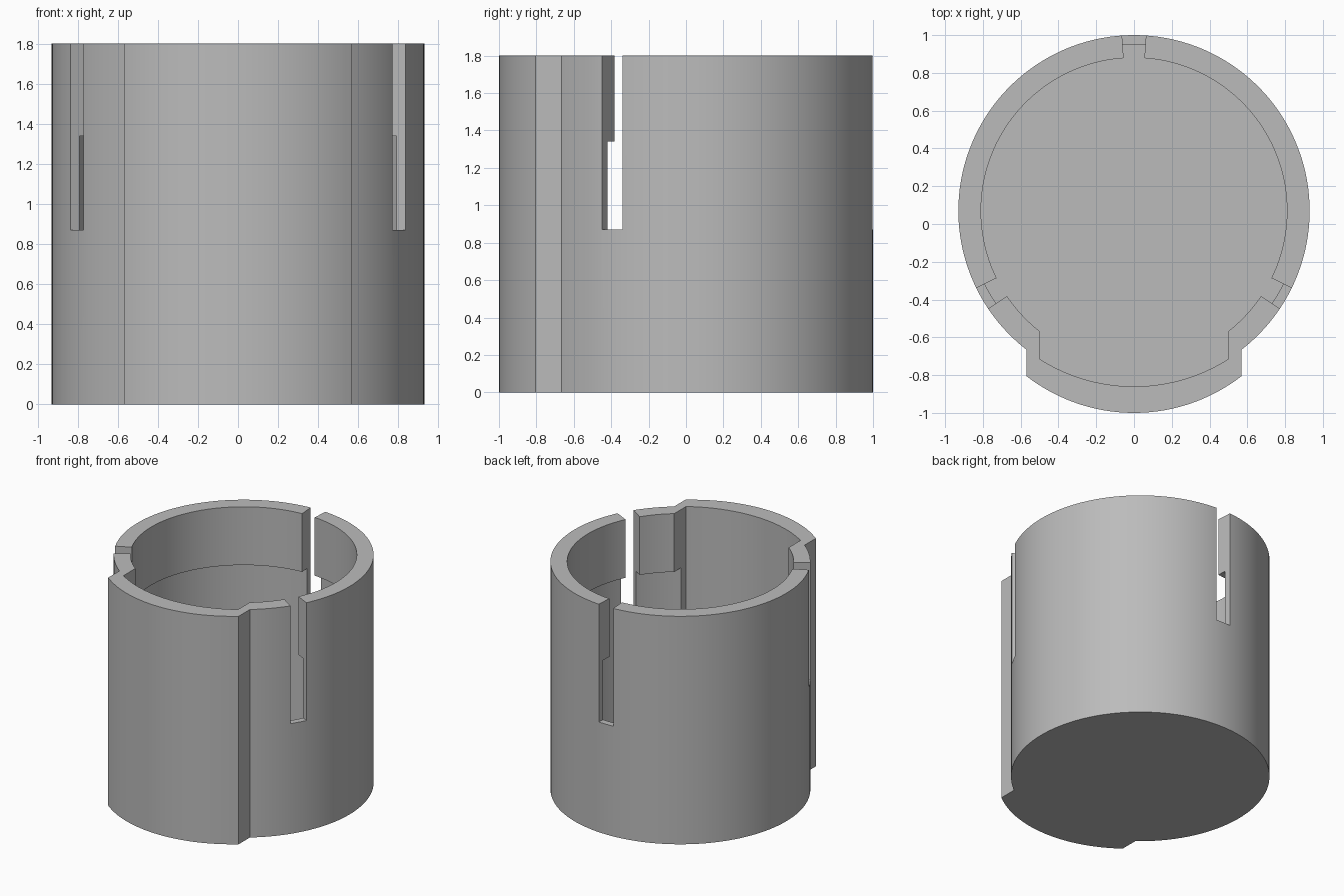
import bpy, bmesh, math

if "Cube" in bpy.data.objects:
    bpy.data.objects.remove(bpy.data.objects["Cube"], do_unlink=True)

HEIGHT, FLOOR, LIP, SLOT_FLOOR = 1.8, 0.1, 1.34, 0.87
OUTER, BORE, RECESS = 0.93, 0.81, 0.88
CENTRE = 0.07

grey = bpy.data.materials.new("plain grey")
grey.use_nodes = True
grey.diffuse_color = (0.5, 0.5, 0.5, 1)
grey.node_tree.nodes["Principled BSDF"].inputs["Base Color"].default_value = grey.diffuse_color


def make_object(name, bm):
    bmesh.ops.recalc_face_normals(bm, faces=bm.faces)
    mesh = bpy.data.meshes.new(name)
    bm.to_mesh(mesh)
    bm.free()
    obj = bpy.data.objects.new(name, mesh)
    bpy.context.collection.objects.link(obj)
    mesh.materials.append(grey)
    return obj


def arc(radius, cy, start, end, steps):
    return [(radius * math.cos(a), cy + radius * math.sin(a))
            for a in (start + (end - start) * i / steps for i in range(steps + 1))]


def outline(radius, half_width, bulge_radius, bulge_centre):
    """Round wall with a square-shouldered bulge at the front."""
    a = math.acos(half_width / radius)
    b = math.acos(half_width / bulge_radius)
    return (arc(radius, CENTRE, -a, math.pi + a, 110)
            + arc(bulge_radius, bulge_centre, math.pi + b, 2 * math.pi - b, 30))


# Cup wall: rings run up the outside, over the rim and down the stepped bore
outside = outline(OUTER, 0.57, OUTER, -CENTRE)
bore = outline(BORE, 0.5, OUTER, CENTRE)
recess = outline(RECESS, 0.5, OUTER, CENTRE)
levels = [(outside, 0), (outside, HEIGHT), (bore, HEIGHT),
          (bore, LIP), (recess, LIP), (recess, FLOOR)]
bm = bmesh.new()
rings = [[bm.verts.new((x, y, z)) for x, y in ring] for ring, z in levels]
for low, high in zip(rings, rings[1:]):
    for i in range(len(low)):
        j = (i + 1) % len(low)
        bm.faces.new((low[i], low[j], high[j], high[i]))
bm.faces.new(rings[0])
bm.faces.new(rings[-1])
bmesh.ops.remove_doubles(bm, verts=bm.verts, dist=0.0005)
cup = make_object("cup_body", bm)

# Three wedge slots open at the rim
bm = bmesh.new()
half = math.radians(3.9)
for k in range(3):
    mid = math.radians(90 + 120 * k)
    corners = [(r, mid + s * half) for r, s in ((0.7, -1), (1.05, -1), (1.05, 1), (0.7, 1))]
    low, high = [[bm.verts.new((r * math.cos(a), CENTRE + r * math.sin(a), z))
                  for r, a in corners] for z in (SLOT_FLOOR, HEIGHT + 0.1)]
    bm.faces.new(low)
    bm.faces.new(high)
    for i in range(4):
        j = (i + 1) % 4
        bm.faces.new((low[i], low[j], high[j], high[i]))
cutter = make_object("slot_cutter", bm)
cutter.hide_render = True
cutter.hide_viewport = True

bpy.ops.object.select_all(action="DESELECT")
cup.select_set(True)
bpy.context.view_layer.objects.active = cup
cut = cup.modifiers.new("slots", "BOOLEAN")
cut.operation = "DIFFERENCE"
cut.solver = "EXACT"
cut.object = cutter
bpy.ops.object.modifier_apply(modifier=cut.name)
bpy.data.objects.remove(cutter, do_unlink=True)
bpy.ops.object.shade_smooth_by_angle(angle=math.radians(25))
